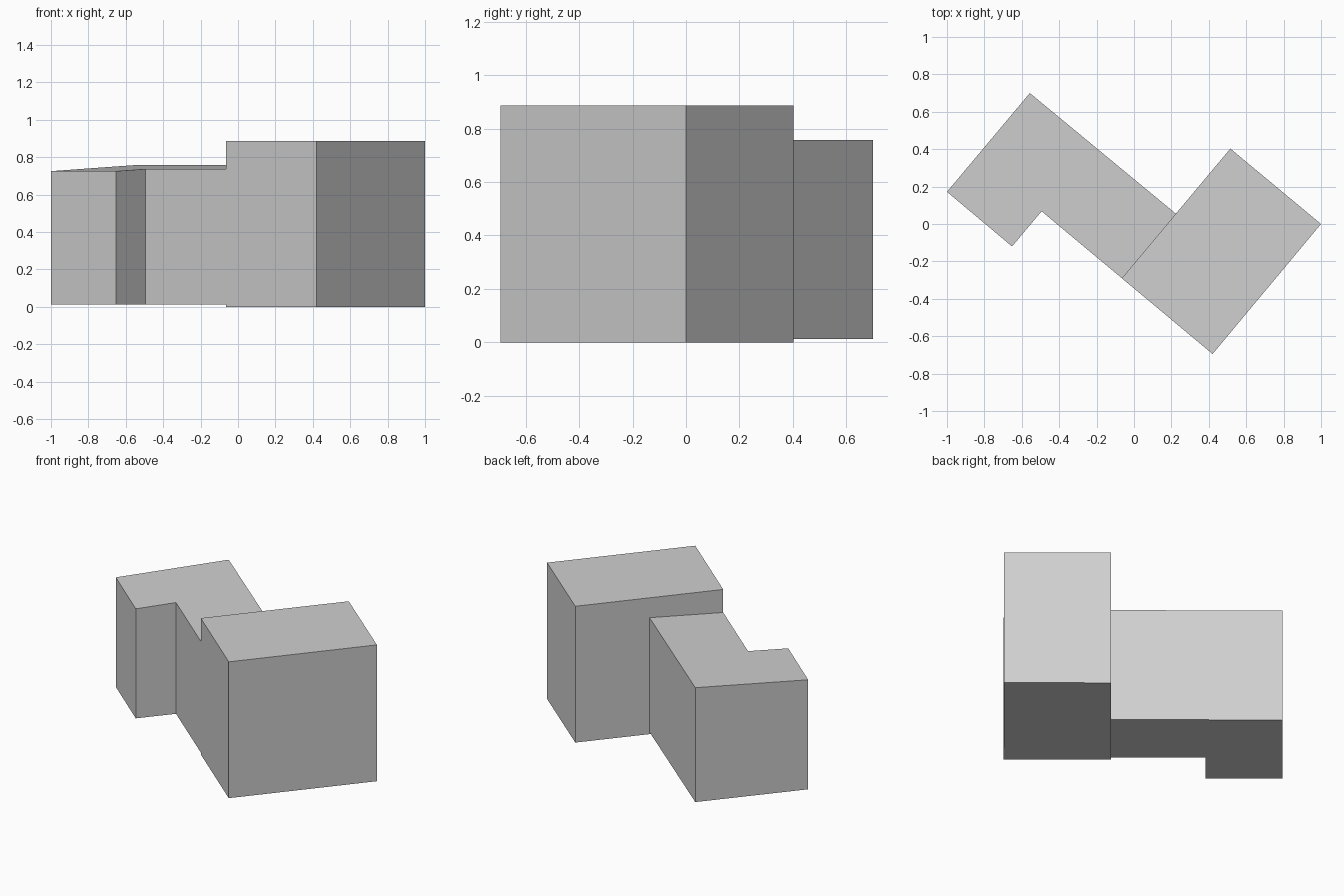
import bpy
import bmesh

cube = bpy.data.objects.get("Cube")
if cube:
    bpy.data.objects.remove(cube, do_unlink=True)

grey = bpy.data.materials.new("plain grey")
grey.use_nodes = True
colour = (0.63, 0.63, 0.63, 1)
grey.diffuse_color = colour
grey.node_tree.nodes["Principled BSDF"].inputs["Base Color"].default_value = colour


def extrude_footprint(name, outline, bottom, top_at):
    """Raise a footprint into a closed block whose roof follows top_at(x, y)."""
    bm = bmesh.new()
    floor = [bm.verts.new((x, y, bottom)) for x, y in outline]
    roof = [bm.verts.new((x, y, top_at(x, y))) for x, y in outline]
    bm.faces.new(floor[::-1])
    bm.faces.new(roof)
    for i in range(len(outline)):
        j = (i + 1) % len(outline)
        bm.faces.new((floor[i], floor[j], roof[j], roof[i]))
    bmesh.ops.recalc_face_normals(bm, faces=bm.faces)
    mesh = bpy.data.meshes.new(name)
    bm.to_mesh(mesh)
    bm.free()
    mesh.materials.append(grey)
    obj = bpy.data.objects.new(name, mesh)
    bpy.context.collection.objects.link(obj)
    return obj


# Tall block with a level roof
extrude_footprint(
    "tall_block",
    [(0.42, -0.695), (1.0, 0.0), (0.515, 0.403), (-0.065, -0.29)],
    0.0,
    lambda x, y: 0.887,
)

# Low L-shaped wing, its roof falling gently across its width
extrude_footprint(
    "low_wing",
    [(-0.065, -0.29), (0.224, 0.055), (-0.557, 0.70),
     (-1.0, 0.172), (-0.652, -0.12), (-0.494, 0.068)],
    0.013,
    lambda x, y: 0.749 + 0.046 * (0.64 * x + 0.77 * y),
)
